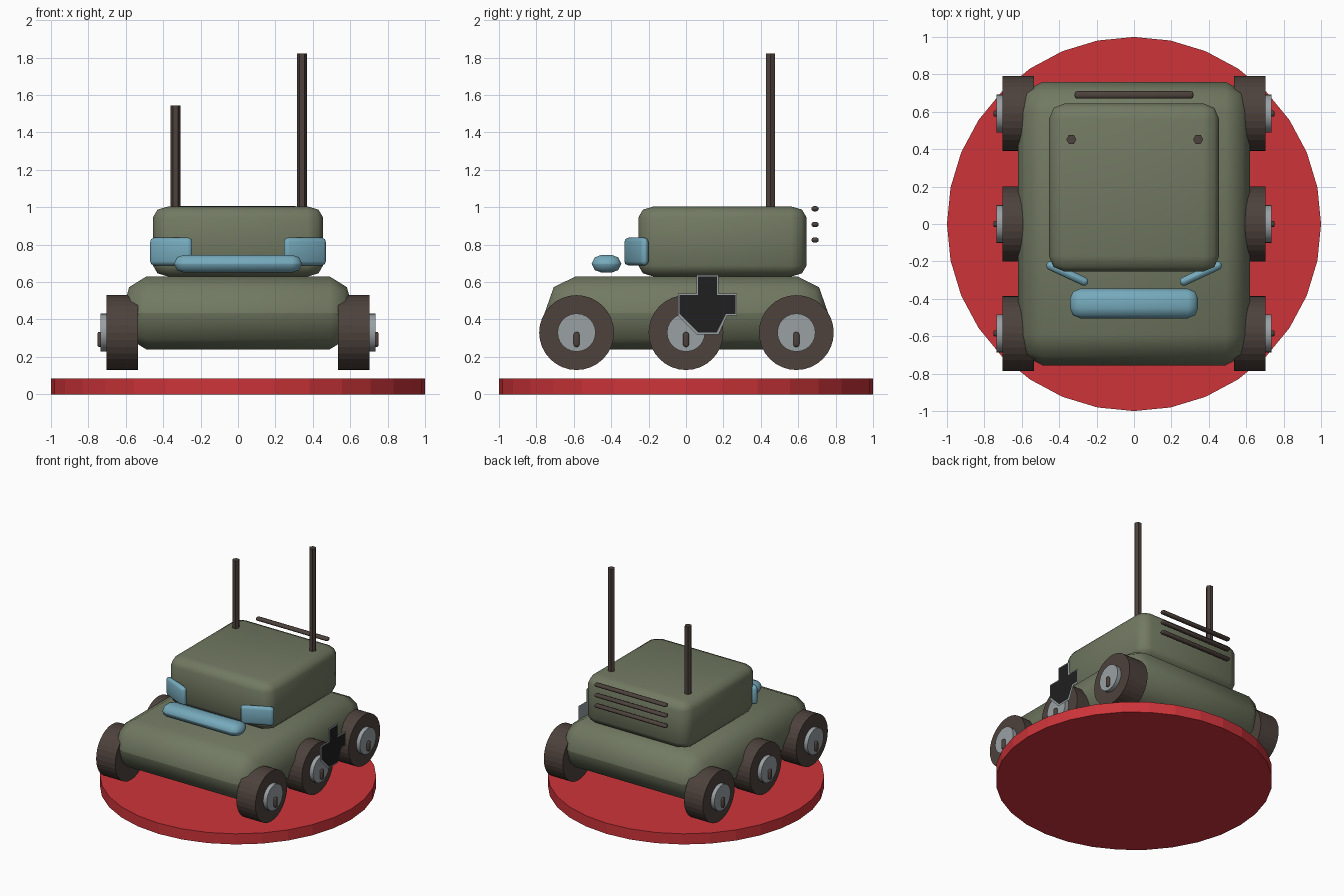
import bpy, bmesh, math
from mathutils import Matrix, Vector

default = bpy.data.objects.get("Cube")
if default:
    bpy.data.objects.remove(default, do_unlink=True)


def material(name, rgb):
    m = bpy.data.materials.new(name)
    m.use_nodes = True
    m.diffuse_color = (*rgb, 1)
    m.node_tree.nodes["Principled BSDF"].inputs["Base Color"].default_value = (*rgb, 1)
    return m


RED = material("red", (0.61, 0.034, 0.042))
GREEN = material("olive green", (0.165, 0.19, 0.12))
BROWN = material("dark brown", (0.075, 0.054, 0.045))
GREY = material("light grey", (0.32, 0.35, 0.37))
BLUE = material("glass blue", (0.18, 0.40, 0.50))
BLACK = material("black", (0.014, 0.014, 0.015))


def finish(name, bm, mat, smooth=0):
    """Turn a bmesh into an object; smooth is the sharp-edge angle in degrees."""
    bmesh.ops.recalc_face_normals(bm, faces=bm.faces)
    mesh = bpy.data.meshes.new(name)
    bm.to_mesh(mesh)
    bm.free()
    mesh.materials.append(mat)
    ob = bpy.data.objects.new(name, mesh)
    bpy.context.collection.objects.link(ob)
    if smooth:
        bpy.ops.object.select_all(action='DESELECT')
        ob.select_set(True)
        bpy.context.view_layer.objects.active = ob
        bpy.ops.object.shade_smooth_by_angle(angle=math.radians(smooth))
    return ob


def rounded_box(name, mat, centre, size, radii, segments=2, turn=0):
    """Box whose rounding radius differs along each axis."""
    bm = bmesh.new()
    bmesh.ops.create_cube(bm, size=1)
    # bevel in a space where the radius is one, then scale back
    bmesh.ops.scale(bm, verts=bm.verts, vec=[s / r for s, r in zip(size, radii)])
    bmesh.ops.bevel(bm, geom=bm.edges[:], offset=0.999, segments=segments,
                    profile=0.5, affect='EDGES', clamp_overlap=True)
    bmesh.ops.scale(bm, verts=bm.verts, vec=radii)
    bmesh.ops.transform(bm, verts=bm.verts, matrix=Matrix.Translation(centre)
                        @ Matrix.Rotation(turn, 4, 'Z'))
    return finish(name, bm, mat, 50)


def cylinder(name, mat, start, end, radius, sides, smooth=0):
    """Capped cylinder between two points."""
    start, end = Vector(start), Vector(end)
    axis = end - start
    bm = bmesh.new()
    bmesh.ops.create_cone(bm, cap_ends=True, segments=sides, radius1=radius,
                          radius2=radius, depth=axis.length)
    if axis.z == 0:
        bmesh.ops.rotate(bm, verts=bm.verts, matrix=Matrix.Rotation(math.pi / 2, 3, 'Y'))
    elif sides == 6:
        bmesh.ops.rotate(bm, verts=bm.verts, matrix=Matrix.Rotation(math.pi / 2, 3, 'Z'))
    bmesh.ops.translate(bm, verts=bm.verts, vec=(start + end) / 2)
    return finish(name, bm, mat, smooth)


def cross_plate(name, mat, x, y, z, arm, half_width):
    """Flat plus shape facing sideways."""
    corner = [(arm, -half_width), (arm, half_width), (half_width, half_width)]
    bm = bmesh.new()
    verts = []
    for k in range(4):
        c, s = round(math.cos(k * math.pi / 2)), round(math.sin(k * math.pi / 2))
        for a, b in corner:
            verts.append(bm.verts.new((x, y + a * c - b * s, z + a * s + b * c)))
    face = bm.faces.new(verts)
    bmesh.ops.triangulate(bm, faces=[face])
    ob = finish(name, bm, mat)
    if ob.data.polygons[0].normal.x < 0:
        ob.data.flip_normals()
    return ob


# Round stand
cylinder("stand", RED, (0, 0, 0), (0, 0, 0.085), 1.0, 32)

# Hull and cabin
rounded_box("hull", GREEN, (0, 0.002, 0.435), (1.24, 1.515, 0.39), (0.13, 0.165, 0.195))
rounded_box("cabin", GREEN, (0, 0.195, 0.817), (0.91, 0.90, 0.376), (0.085, 0.085, 0.06))

# Six wheels with hubs and valve knobs
for side, label in ((1, "left"), (-1, "right")):
    for y, place in ((-0.585, "front"), (0, "middle"), (0.59, "rear")):
        name = f"{place}_{label}"
        cylinder(name + "_wheel", BROWN, (side * 0.535, y, 0.33), (side * 0.703, y, 0.33), 0.2, 32)
        cylinder(name + "_hub", GREY, (side * 0.69, y, 0.33), (side * 0.735, y, 0.33), 0.102, 24, 40)
        rounded_box(name + "_knob", BROWN, (side * 0.737, y, 0.293),
                    (0.03, 0.032, 0.08), (0.006, 0.012, 0.015))

# Windscreen bar and angled corner lamps
rounded_box("light_bar", BLUE, (0, -0.425, 0.698), (0.685, 0.158, 0.096), (0.055, 0.055, 0.047))
for side, label in ((1, "left"), (-1, "right")):
    rounded_box(label + "_lamp", BLUE, (side * 0.357, -0.265, 0.763), (0.245, 0.046, 0.148),
                (0.022, 0.022, 0.022), turn=side * math.radians(25))

# Antennas
cylinder("right_antenna", BROWN, (-0.335, 0.452, 0.97), (-0.335, 0.452, 1.545), 0.027, 6)
cylinder("left_antenna", BROWN, (0.343, 0.452, 0.97), (0.343, 0.452, 1.822), 0.027, 6)

# Rear grille rods
for i, z in enumerate((0.825, 0.908, 0.992)):
    rounded_box(f"grille_rod_{i + 1}", BROWN, (0, 0.69, z), (0.635, 0.04, 0.028), (0.012, 0.014, 0.0135))

# Cross marking on the left flank
cross_plate("cross_border", GREY, 0.757, 0.115, 0.48, 0.159, 0.06)
cross_plate("cross_marking", BLACK, 0.761, 0.115, 0.48, 0.149, 0.05)
